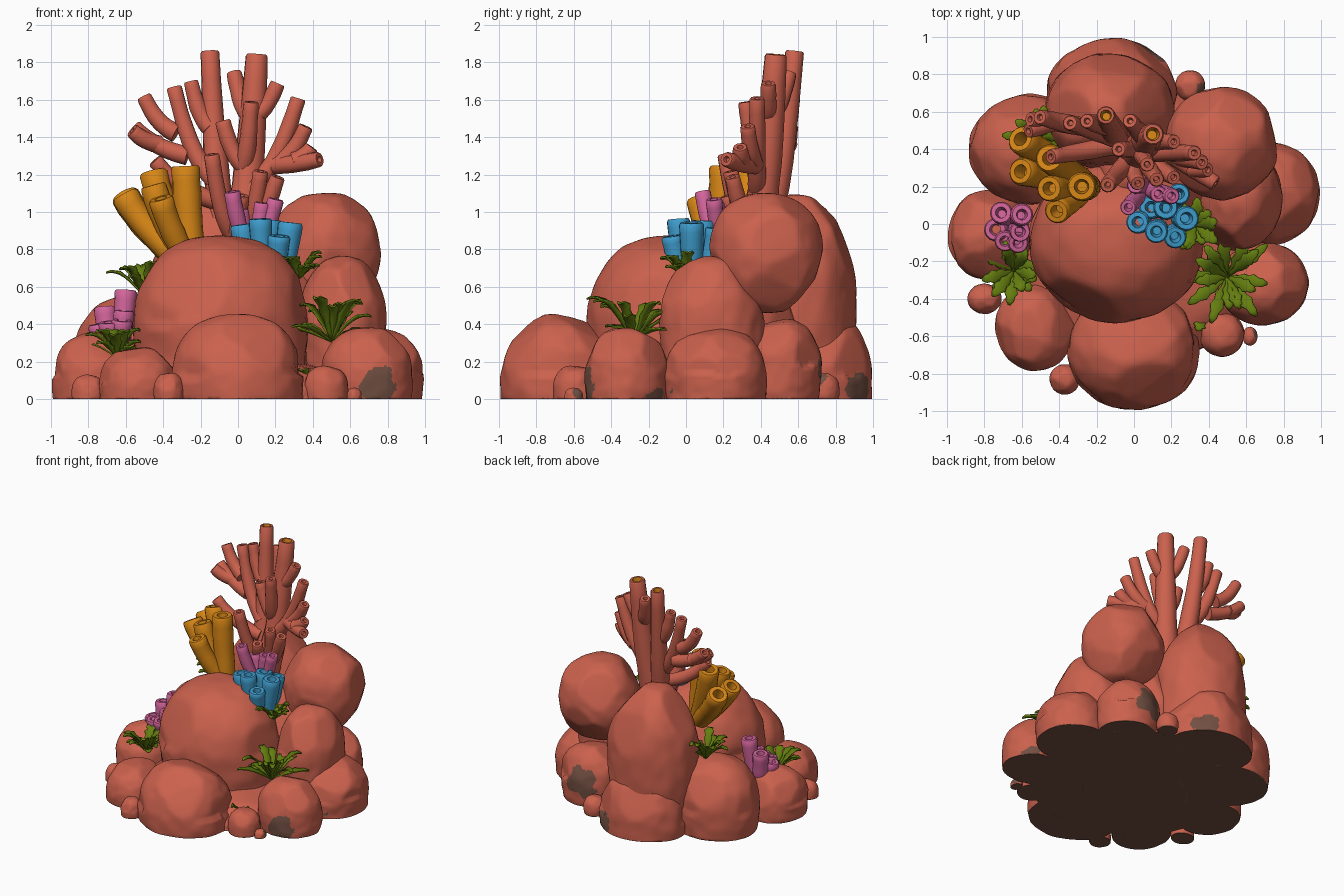
import bpy, bmesh, math, random
from mathutils import Vector, noise
from mathutils.geometry import interpolate_bezier

random.seed(4)
if "Cube" in bpy.data.objects:
    bpy.data.objects.remove(bpy.data.objects["Cube"])


def material(name, colour):
    m = bpy.data.materials.new(name)
    m.use_nodes = True
    m.diffuse_color = (*colour, 1)
    m.node_tree.nodes["Principled BSDF"].inputs["Base Color"].default_value = (*colour, 1)
    return m


REEF = material("reef red", (0.6, 0.12, 0.075))
BROWN = material("earth brown", (0.17, 0.08, 0.055))
ORANGE = material("sponge orange", (0.68, 0.24, 0.008))
BLUE = material("sponge blue", (0.05, 0.34, 0.62))
PINK = material("sponge pink", (0.66, 0.13, 0.33))
GREEN = material("leaf green", (0.13, 0.21, 0.005))


def finish(name, bm, materials, angle=50):
    bmesh.ops.recalc_face_normals(bm, faces=bm.faces)
    mesh = bpy.data.meshes.new(name)
    bm.to_mesh(mesh)
    bm.free()
    for m in materials:
        mesh.materials.append(m)
    ob = bpy.data.objects.new(name, mesh)
    bpy.context.collection.objects.link(ob)
    bpy.ops.object.select_all(action="DESELECT")
    ob.select_set(True)
    bpy.context.view_layer.objects.active = ob
    bpy.ops.object.shade_smooth_by_angle(angle=math.radians(angle))
    return ob


# Bare earth patches: centre and radius
PATCHES = [(Vector((0.73, -0.53, 0.08)), 0.11), (Vector((0.45, 0.7, 0.2)), 0.12),
           (Vector((0.1, 0.95, 0.03)), 0.1), (Vector((0.88, -0.14, 0.02)), 0.06)]


def is_earth(c):
    if c.z < 0.003:
        return True
    wobble = 0.06 * noise.noise(c * 12)
    return any((c - p).length + wobble < r for p, r in PATCHES)


def rock(name, centre, size):
    """Boulder with softly chipped sides, a full foot and a flat underside."""
    centre, size = Vector(centre), Vector(size)
    bm = bmesh.new()
    bmesh.ops.create_icosphere(bm, subdivisions=5 if size.x > 0.15 else 4, radius=1)
    seed = Vector([random.uniform(-9, 9) for i in range(3)])
    chips = [(Vector([random.gauss(0, 1) for i in range(3)]).normalized(),
              random.uniform(0.91, 0.97)) for i in range(16)]
    grounded = centre.z - size.z < 0.1
    for v in bm.verts:
        n = v.co.normalized()
        p = n * (1.01 + 0.035 * noise.noise(n * 1.7 + seed) + 0.02 * noise.noise(n * 4 + seed))
        power = 0.4 if grounded and n.z < 0 else 0.08
        flare = max(1 - n.z * n.z, 0.02) ** -power
        p.x *= flare
        p.y *= flare
        for d, limit in chips:
            over = p.dot(d) - limit
            if over > 0 and (n.z > 0 or not grounded):
                p -= d * over * 0.8
        v.co = Vector([centre[i] + p[i] * size[i] for i in range(3)])
        v.co.z = max(v.co.z, 0)
    for f in bm.faces:
        f.material_index = int(is_earth(f.calc_center_median()))
    finish(name, bm, [REEF, BROWN], 60)


ROCKS = {
    "central_dome": ((-0.09, -0.09, 0.41), (0.46, 0.43, 0.46)),
    "front_boulder": ((0, -0.67, 0.12), (0.35, 0.32, 0.33)),
    "front_right_boulder": ((-0.53, -0.55, 0.08), (0.21, 0.23, 0.2)),
    "right_boulder": ((-0.77, -0.06, 0.12), (0.22, 0.24, 0.23)),
    "back_right_boulder": ((-0.55, 0.4, 0.2), (0.33, 0.29, 0.35)),
    "back_boulder": ((-0.13, 0.6, 0.56), (0.34, 0.31, 0.52)),
    "back_foot": ((-0.12, 0.71, 0.12), (0.34, 0.28, 0.35)),
    "high_boulder": ((0.47, 0.43, 0.78), (0.3, 0.3, 0.32)),
    "left_upper_boulder": ((0.56, 0.14, 0.42), (0.23, 0.28, 0.34)),
    "left_lower_boulder": ((0.73, 0.16, 0.13), (0.26, 0.27, 0.25)),
    "back_left_boulder": ((0.48, 0.5, 0.18), (0.24, 0.22, 0.25)),
    "front_left_boulder": ((0.69, -0.32, 0.14), (0.24, 0.22, 0.24)),
    "left_pebble": ((0.47, -0.59, 0.06), (0.12, 0.12, 0.12)),
    "left_tiny_pebble": ((0.62, -0.6, 0.02), (0.04, 0.05, 0.04)),
    "right_pebble": ((-0.8, -0.4, 0.04), (0.09, 0.08, 0.09)),
    "front_pebble": ((-0.37, -0.83, 0.05), (0.08, 0.08, 0.09)),
    "back_pebble": ((0.3, 0.74, 0.06), (0.08, 0.08, 0.08)),
    "inner_mound": ((0.1, 0.25, 0.3), (0.36, 0.35, 0.5)),
    "ground_mass": ((0, 0, 0.02), (0.75, 0.75, 0.2)),
}
for label, (place, dims) in ROCKS.items():
    rock(label, place, dims)


def tube(bm, start, end, r0, r1, lean=0.5, mouth=0.6, depth=1.0, inside=0, sides=12):
    """Round stalk curving upward, with a rolled lip and hollow mouth."""
    a, b = Vector(start), Vector(end)
    d = b - a
    h1 = a + Vector((d.x * lean, d.y * lean, d.z * 0.25))
    h2 = b - Vector((d.x * 0.2, d.y * 0.2, d.z * 0.35))
    path = interpolate_bezier(a, h1, h2, b, 9)
    tip = (path[-1] - path[-2]).normalized()
    stations = []
    for i, p in enumerate(path):
        t = i / (len(path) - 1)
        tangent = path[min(i + 1, len(path) - 1)] - path[max(i - 1, 0)]
        bump = 1 + 0.08 * noise.noise(p * 15)
        stations.append((p, tangent, (r0 + (r1 - r0) * t) * bump))
    stations += [(b + tip * r1 * 0.2, tip, r1 * 0.88),
                 (b + tip * r1 * 0.2, tip, r1 * mouth),
                 (b - tip * r1 * depth, tip, r1 * mouth * 0.7)]
    rings = []
    for p, tangent, r in stations:
        q = tangent.to_track_quat("Z", "Y")
        rings.append([bm.verts.new(p + q @ Vector((r * math.cos(k * math.tau / sides),
                                                   r * math.sin(k * math.tau / sides), 0)))
                      for k in range(sides)])
    for j, (lo, hi) in enumerate(zip(rings, rings[1:])):
        for k in range(sides):
            f = bm.faces.new((lo[k], lo[k - 1], hi[k - 1], hi[k]))
            f.material_index = inside if j == len(rings) - 2 else 0
    bm.faces.new(rings[0])
    bm.faces.new(rings[-1]).material_index = inside


# Branching coral: two trunks, then forks with the tips that leave them
TRUNKS = [((-0.07, 0.4, 0.8), (-0.15, 0.58, 1.85), 0.08, 0.05),
          ((0, 0.36, 0.8), (0.1, 0.48, 1.83), 0.1, 0.06)]
BRANCHES = {
    (-0.11, 0.46, 1.15): [(-0.34, 0.54, 1.66)],
    (-0.27, 0.52, 1.3): [(-0.55, 0.56, 1.45)],
    (-0.33, 0.53, 1.42): [(-0.5, 0.57, 1.61)],
    (-0.42, 0.55, 1.36): [(-0.56, 0.5, 1.43)],
    (-0.09, 0.42, 1.05): [(-0.44, 0.36, 1.27)],
    (-0.15, 0.52, 1.45): [(-0.25, 0.55, 1.69)],
    (-0.03, 0.34, 0.88): [(-0.14, 0.21, 1.3), (0.02, 0.22, 1.08)],
    (0.07, 0.44, 1.5): [(-0.02, 0.55, 1.74), (0.21, 0.44, 1.68)],
    (0.03, 0.4, 1.25): [(-0.08, 0.4, 1.48), (0.07, 0.32, 1.58)],
    (0.04, 0.38, 1.1): [(0.32, 0.38, 1.6)],
    (0.2, 0.37, 1.25): [(0.36, 0.33, 1.45), (0.43, 0.22, 1.28)],
    (0.3, 0.3, 1.27): [(0.39, 0.29, 1.34)],
    (0.05, 0.35, 0.92): [(0.21, 0.25, 1.18), (0.12, 0.24, 1.21)],
}
bm = bmesh.new()
for a, b, r0, r1 in TRUNKS:
    tube(bm, a, b, r0, r1, inside=1)
for fork, tips in BRANCHES.items():
    for tip in tips:
        tube(bm, fork, tip, 0.05, 0.041, lean=0.6, mouth=0.42, depth=0.3)
finish("branching_coral", bm, [REEF, ORANGE])


def cluster(name, root, tips, r0, r1, mat, spread):
    """Tube sponges that fan out from one root."""
    bm = bmesh.new()
    for tip in tips:
        start = Vector(root).lerp(Vector((tip[0], tip[1], root[2])), spread)
        size = random.uniform(0.92, 1.1)
        tube(bm, start, tip, r0 * size, r1 * size, lean=0.3, mouth=0.5, sides=16)
    finish(name, bm, [mat])


cluster("orange_sponge", (-0.24, 0.2, 0.74),
        [(-0.6, 0.28, 1.08), (-0.45, 0.35, 1.2), (-0.6, 0.45, 1.08),
         (-0.28, 0.2, 1.23), (-0.41, 0.07, 1.06), (-0.45, 0.19, 1.13)],
        0.066, 0.072, ORANGE, 0.2)
cluster("blue_sponge", (0.16, 0.04, 0.68),
        [(0.12, -0.04, 0.95), (0.22, -0.07, 0.86), (0.28, 0.03, 0.93),
         (0.02, 0.01, 0.92), (0.17, 0.09, 0.94), (0.24, 0.16, 0.9), (0.09, 0.09, 0.88)],
        0.052, 0.062, BLUE, 0.65)
cluster("pink_side_sponge", (-0.66, -0.01, 0.25),
        [(-0.6, 0.05, 0.57), (-0.71, 0.06, 0.48), (-0.61, -0.04, 0.46),
         (-0.74, -0.03, 0.39), (-0.62, -0.1, 0.41), (-0.69, -0.09, 0.4)],
        0.05, 0.057, PINK, 0.5)
cluster("pink_top_sponge", (0.07, 0.2, 0.8),
        [(-0.03, 0.09, 1.1), (0.2, 0.15, 1.06), (0.13, 0.16, 1.04), (0.01, 0.21, 1.0)],
        0.044, 0.046, PINK, 0.3)


def plant(name, root, reach, rise, count):
    """Rosette of arching, wavy-edged leaves."""
    bm = bmesh.new()
    steps = 8
    for i in range(count):
        turn = i * math.tau / count + random.uniform(-0.3, 0.3)
        out = Vector((math.cos(turn), math.sin(turn), 0))
        side = Vector((-out.y, out.x, 0))
        length = reach * random.uniform(0.6, 1.15)
        height = rise * random.uniform(0.3, 1.2)
        rows = []
        for s in range(steps + 1):
            t = s / steps
            mid = Vector(root) + out * length * t
            mid.z += height * math.sin(t * 1.8)
            half = 0.005 + 0.026 * math.sin(math.pi * t ** 1.3) * (1.2 if s % 2 else 0.75)
            fold = Vector((0, 0, half * 0.4))
            rows.append([bm.verts.new(mid + side * half * k + fold * abs(k))
                         for k in (-1, 0, 1)])
        for lo, hi in zip(rows, rows[1:]):
            for k in range(2):
                bm.faces.new((lo[k], lo[k + 1], hi[k + 1], hi[k]))
    ob = finish(name, bm, [GREEN])
    ob.modifiers.new("thickness", "SOLIDIFY").thickness = 0.008


plant("left_plant", (0.5, -0.28, 0.31), 0.25, 0.2, 15)
plant("right_plant", (-0.64, -0.25, 0.22), 0.18, 0.14, 14)
plant("upper_plant", (0.33, -0.01, 0.65), 0.15, 0.13, 13)
plant("back_plant", (-0.5, 0.46, 0.55), 0.19, 0.17, 13)
plant("small_plant", (0.37, -0.5, 0.08), 0.07, 0.06, 6)
